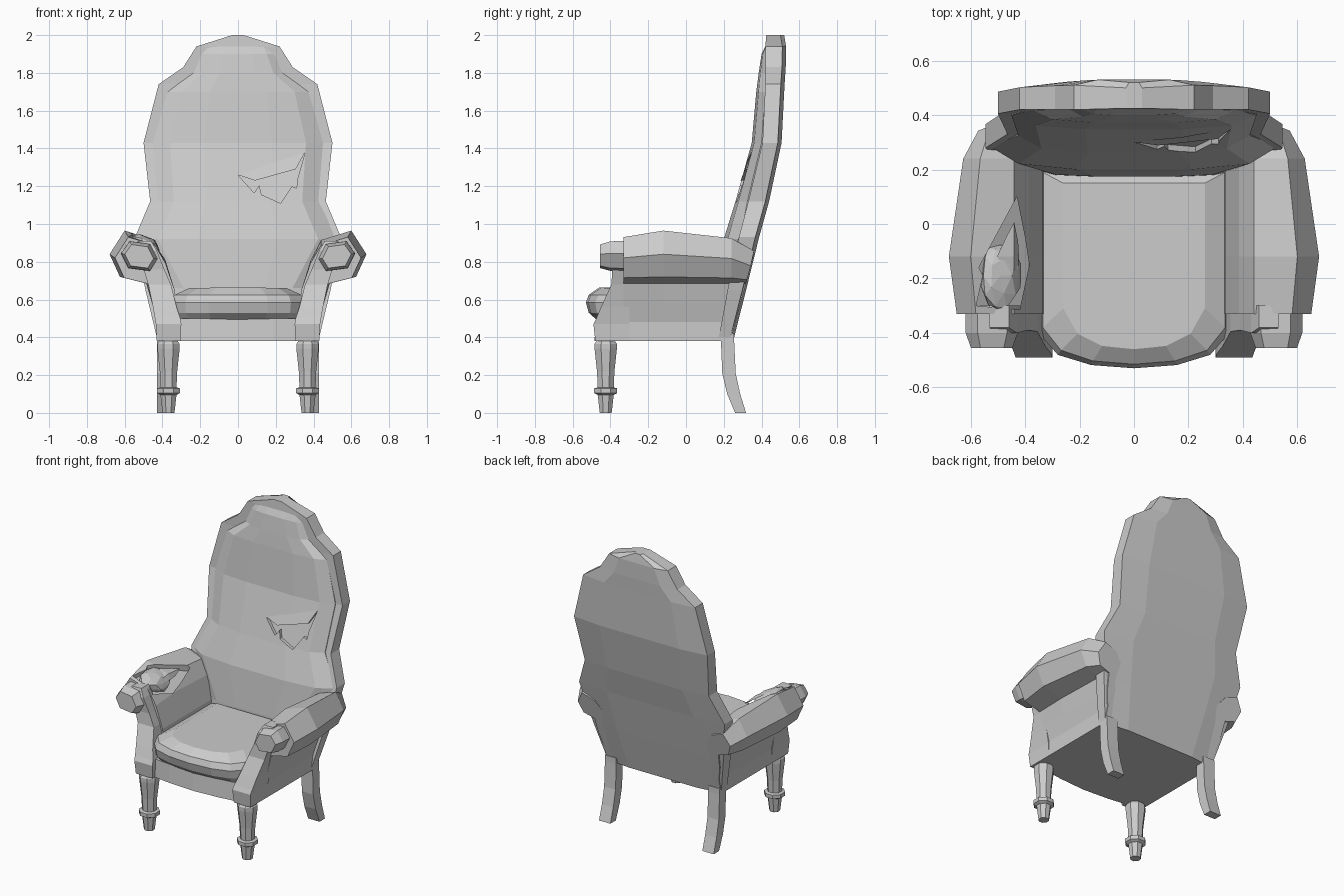
import bpy, bmesh, math, random
from mathutils import Vector
from mathutils.bvhtree import BVHTree

if "Cube" in bpy.data.objects:
    bpy.data.objects.remove(bpy.data.objects["Cube"])

random.seed(4)


def make(name, bm):
    bmesh.ops.recalc_face_normals(bm, faces=bm.faces[:])
    me = bpy.data.meshes.new(name)
    bm.to_mesh(me)
    bm.free()
    ob = bpy.data.objects.new(name, me)
    bpy.context.collection.objects.link(ob)
    return ob


def loft(name, rings):
    """Closed solid through equal-length rings of points."""
    bm = bmesh.new()
    vs = [[bm.verts.new(p) for p in r] for r in rings]
    n = len(rings[0])
    for a, b in zip(vs, vs[1:]):
        for i in range(n):
            j = (i + 1) % n
            bm.faces.new((a[i], a[j], b[j], b[i]))
    bm.faces.new(vs[0])
    bm.faces.new(vs[-1])
    return make(name, bm)


def tear(ob, pts, direction, depth, name):
    """Cut a shallow ragged hole that follows the surface of ob."""
    me, d = ob.data, Vector(direction)
    tree = BVHTree.FromPolygons([v.co for v in me.vertices],
                                [p.vertices for p in me.polygons])
    hits = []
    for p in pts:
        o = Vector((p[0], 0, p[1])) if d.y else Vector((p[0], p[1], 0))
        h = tree.ray_cast(o - d * 2, d)[0]
        if h:
            hits.append(h)
    cut = loft(name + "_cutter", [[h - d * 0.03 for h in hits], [h + d * depth for h in hits]])
    cut.hide_render = True
    cut.hide_viewport = True
    cut.display_type = 'WIRE'
    m = ob.modifiers.new(name, 'BOOLEAN')
    m.operation = 'DIFFERENCE'
    m.solver = 'EXACT'
    m.object = cut
    return hits


# Back frame: rows of z, half width, front y, rear y
rows = [(2.0, .03, .425, .52), (1.94, .22, .42, .53), (1.83, .29, .42, .528), (1.74, .42, .42, .522),
        (1.43, .50, .405, .506), (1.12, .465, .33, .44), (.93, .545, .28, .387),
        (.65, .49, .22, .318), (.38, .425, .17, .25)]
rings = []
for z, w, f, b in rows:
    front = [(w * t, f, z) for t in (-1, -.6, 0, .6, 1)]
    rear = [(w * t, b - (.02 if abs(t) == 1 else 0), z) for t in (1, .6, 0, -.6, -1)]
    rings.append(front + rear)
loft("back_frame", rings)

# Back cushion: z, half width, edge y, middle y
rows = [(1.94, .17, .425, .42), (1.90, .19, .42, .40), (1.80, .235, .42, .385), (1.70, .375, .42, .372),
        (1.43, .45, .40, .348), (1.12, .425, .325, .262), (.92, .53, .285, .20),
        (.66, .36, .20, .175), (.50, .34, .18, .17)]
rings = []
for z, w, e, m in rows:
    ring = [(w * t, e + (m - e) * k, z) for t, k in
            ((-1, 0), (-.8, .75), (-.4, 1), (0, 1), (.4, 1), (.8, .75), (1, 0))]
    rings.append(ring + [(w, e + .03, z), (-w, e + .03, z)])
pad = loft("back_cushion", rings)

# Torn upholstery on the back, with a hanging strip
hits = tear(pad, [(0, 1.26), (.355, 1.38), (.315, 1.24), (.31, 1.19), (.285, 1.2), (.225, 1.11),
                  (.125, 1.155), (.112, 1.205), (.085, 1.165)], (0, 1, 0), .02, "back_tear")
a, b = hits[0], hits[1]
lo1, lo2 = a + Vector((.09, -.012, -.03)), b + Vector((-.05, -.035, -.09))
off = Vector((0, .02, 0))
loft("torn_strip", [[a, b, lo2, lo1], [p + off for p in (a, b, lo2, lo1)]])

# Seat cushion: stacked outlines with a bowed front
def outline(hx, back, side_y, front, z, dz=0):
    right = [(hx, back, z), (hx, side_y, z), (hx * .8, side_y - (side_y - front) * .62, z + dz * .5),
             (hx * .45, front + .012, z + dz)]
    left = [(-x, y, zz) for x, y, zz in reversed(right)]
    return right + [(0, front, z + dz)] + left


loft("seat_cushion", [outline(.315, .2, -.40, -.47, .49), outline(.345, .2, -.40, -.515, .53),
                      outline(.35, .2, -.40, -.53, .585), outline(.335, .19, -.38, -.515, .625),
                      outline(.26, .15, -.31, -.46, .66, .003)])

# Seat base with front apron
loft("seat_base", [outline(.42, .24, -.40, -.485, .38), outline(.42, .26, -.40, -.475, .50)])

# Armrest cross-section, lofted front to back
section = [(.31, .38), (.32, .52), (.335, .65), (.385, .81), (.44, .915), (.60, .965), (.68, .84),
           (.625, .72), (.485, .685), (.455, .58), (.43, .48), (.43, .38)]
# y, roll width scale, roll height scale
stations = [(-.33, .88, .88), (-.12, 1, 1), (.24, .78, .86), (.36, .55, .62)]


def place(x, y, z, sx, sz):
    if x > .44 and z > .68:
        x = .44 + (x - .44) * sx
    if z > .68:
        z = .68 + (z - .68) * sz
    return x, min(y, .235 + (z - .38) * .27), z


turned = [(.385, .05), (.365, .064), (.34, .064), (.22, .05), (.135, .046), (.13, .066),
          (.105, .066), (.095, .046), (0, .034)]
for s, side in ((1, "right"), (-1, "left")):
    # Padded arm and side panel
    rings = [[(s * q[0], q[1], q[2]) for q in (place(x, y, z, sx, sz) for x, z in section)]
             for y, sx, sz in stations]
    arm = loft(side + "_arm", rings)

    # Curved front post: z, inner x, outer x, front y
    post = [(.38, .305, .43, -.48), (.47, .30, .435, -.49), (.50, .305, .44, -.475), (.56, .325, .45, -.45),
            (.68, .355, .475, -.395), (.76, .39, .50, -.39), (.86, .43, .52, -.40), (.91, .46, .53, -.38)]
    loft(side + "_front_post", [[(s * i, f, z), (s * o, f, z), (s * o, -.30, z), (s * i, -.30, z)]
                                for z, i, o, f in post])

    # Scroll at the end of the arm
    hexa = [(-.10, -.01), (-.06, .07), (.05, .085), (.095, .02), (.055, -.06), (-.06, -.075)]
    loft(side + "_arm_scroll", [[(s * (.525 + x * k), y, .825 + z * k) for x, z in hexa]
                                for y, k in ((-.30, 1), (-.40, .98), (-.455, .78))])

    # Turned front leg
    loft(side + "_front_leg",
         [[(s * .368 + r * math.cos(t * math.pi / 4 + math.pi / 8),
            -.425 + r * math.sin(t * math.pi / 4 + math.pi / 8), z) for t in range(8)]
          for z, r in turned])

    # Swept rear leg: z, front y, rear y
    loft(side + "_rear_leg",
         [[(s * .345, f, z), (s * .43, f, z), (s * .43, b, z), (s * .345, b, z)]
          for z, f, b in ((.42, .185, .255), (.38, .185, .255), (.21, .192, .263), (.10, .218, .287), (0, .26, .318))])

# Torn left arm with stuffing showing
tear(arm, [(-.43, .10), (-.57, -.16), (-.555, -.19), (-.58, -.30), (-.42, -.315), (-.385, -.15),
           (-.40, -.05)], (0, 0, -1), .025, "arm_tear")
bm = bmesh.new()
bmesh.ops.create_icosphere(bm, subdivisions=2, radius=1)
for v in bm.verts:
    k = random.uniform(.85, 1.1)
    v.co = Vector((-.49 + v.co.x * .075 * k, -.19 + v.co.y * .13 * k,
                   .885 + v.co.z * .055 * k - v.co.x * .03))
make("arm_stuffing", bm)
